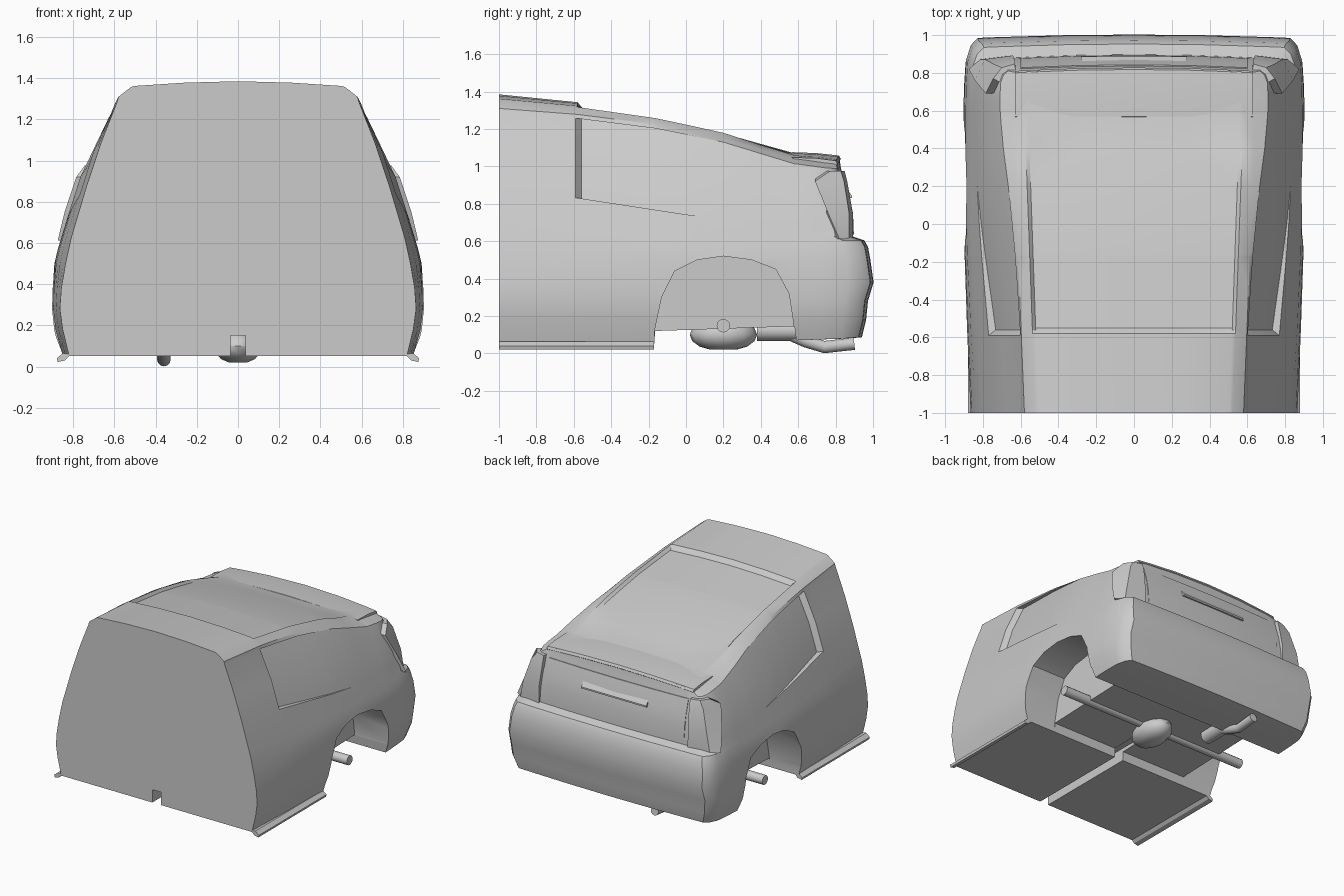
import bpy, bmesh, math
from mathutils import Vector

if "Cube" in bpy.data.objects:
    bpy.data.objects.remove(bpy.data.objects["Cube"])

grey = bpy.data.materials.new("body_grey")
grey.diffuse_color = (0.6, 0.6, 0.6, 1)
grey.use_nodes = True
grey.node_tree.nodes["Principled BSDF"].inputs["Base Color"].default_value = grey.diffuse_color


def interp(table, t):
    if t <= table[0][0]:
        return table[0][1]
    for (a, va), (b, vb) in zip(table, table[1:]):
        if t <= b:
            return va + (vb - va) * (t - a) / (b - a)
    return table[-1][1]


def make(name, bm, angle=30):
    bmesh.ops.recalc_face_normals(bm, faces=bm.faces)
    me = bpy.data.meshes.new(name)
    bm.to_mesh(me)
    bm.free()
    me.materials.append(grey)
    ob = bpy.data.objects.new(name, me)
    bpy.context.collection.objects.link(ob)
    if angle:
        smooth(ob, angle)
    return ob


def smooth(ob, angle=30):
    bpy.ops.object.select_all(action='DESELECT')
    ob.select_set(True)
    bpy.context.view_layer.objects.active = ob
    bpy.ops.object.shade_smooth_by_angle(angle=math.radians(angle))


def sheet(bm, grid, mirrored=False):
    for sign in ((1, -1) if mirrored else (1,)):
        vs = [[bm.verts.new((p[0] * sign, p[1], p[2])) for p in row] for row in grid]
        for r0, r1 in zip(vs, vs[1:]):
            for i in range(len(r0) - 1):
                bm.faces.new((r0[i], r0[i + 1], r1[i + 1], r1[i]))


def loft(name, rings, angle=30, flip=False):
    """Closed rings joined in order, capped at both ends."""
    bm = bmesh.new()
    s = -1 if flip else 1
    vs = [[bm.verts.new((p[0] * s, p[1], p[2])) for p in r] for r in rings]
    n = len(vs[0])
    for a, b in zip(vs, vs[1:]):
        for i in range(n):
            bm.faces.new((a[i], a[(i + 1) % n], b[(i + 1) % n], b[i]))
    bm.faces.new(vs[0])
    bm.faces.new(vs[-1])
    return make(name, bm, angle)


# ---- body shape curves
FRONT_X = [(.05, .82), (.1, .84), (.28, .865), (.42, .855), (.67, .8), (1.02, .69), (1.31, .58)]
MID_X = [(.07, .855), (.16, .89), (.3, .905), (.52, .89), (.75, .82), (1.06, .72), (1.31, .58)]
BLEND = [(-1, 0), (-.55, .5), (-.1, .9), (.2, 1)]
ROOF_Z = [(-1, 1.385), (-.58, 1.343), (-.15, 1.278), (.2, 1.198), (.58, 1.07), (.8, 1.045)]
CROWN = [(-1, 1), (.2, .62), (.6, .45)]
SHOULDER_X = [(-1, .58), (.85, .655)]
SILL_Z = [(-1, .05), (-.17, .05), (-.165, .12), (.58, .145), (.59, .07), (.8, .08), (.95, .1)]
WIN_LOW = [(-1, .88), (-.57, .83), (.15, .72), (.6, .69)]
WIN_IN = [(-.59, 0), (-.56, .04), (.2, 0)]
GLASS_IN = [(-.58, 0), (-.55, .03), (.2, .022), (.58, 0)]
REAR_Y = [(.08, .92), (.13, .94), (.28, .955), (.38, .985), (.5, .968), (.57, .955),
          (.605, .935), (.625, .875), (.75, .87), (.9, .84), (1.02, .8)]
BOW = .018
COLS = [(1, 0), (.9, .045), (.87, .052), (.45, .068), (0, .075)]  # roof: width fraction, rise
Y_LIST = [-1, -.8, -.59, -.58, -.56, -.55, -.35, -.17, -.165, 0, .2, .4, .58, .59]
STATIONS = [(y, 0) for y in Y_LIST] + [(.6 + .25 * s, s) for s in (.0, .35, .7, .9, 1)]


def side_x(y, z):
    t = interp(BLEND, y)
    return interp(FRONT_X, z) * (1 - t) + interp(MID_X, z) * t


def shoulder_z(y):
    return interp(ROOF_Z, y) - .075 * interp(CROWN, y)


def side_row(y, s):
    """Half outline from roof shoulder to sill at one station."""
    zs, low, cut = shoulder_z(y), interp(WIN_LOW, y), interp(WIN_IN, y)
    top, bot = zs - .022, interp(SILL_Z, y)
    rows = [(zs, 0), (top, 0), (top, cut), (top * .5 + low * .5, cut), (low, cut), (low, 0)]
    rows += [(z, 0) for z in (.625, .605, .57, .5, .38, .28, .18, bot)]
    out = []
    for i, (z, c) in enumerate(rows):
        x, sx = side_x(y, z), interp(SHOULDER_X, y)
        if i == 0:
            x = sx
        elif i < 3:
            x = sx * .3 + x * .7
        end = .96 if i == 0 else .93 if i < 3 else .87 if z > .61 else .92
        x *= interp([(0, 1), (.35, .997), (.7, .988), (.9, .5 + end * .5), (1, end)], s)
        yy = y if s == 0 else .6 + s * (interp(REAR_Y, z) - .6)
        out.append((x - c, yy, z))
    return out


rows = [side_row(y, s) for y, s in STATIONS]
end = rows[-1]
back = []  # rear wall continues from the corner to the centre line
for f, rise in COLS:
    back.append([(p[0] * f, p[1] + BOW * (1 - f * f),
                  p[2] + (rise * interp(CROWN, .85) if i == 0 else 0)) for i, p in enumerate(end)])
roof, floor = [], []
for (y, s), r in zip(STATIONS, rows):
    k, g = interp(CROWN, y), interp(GLASS_IN, y)
    roof.append([(r[0][0] * f, r[0][1] + s * BOW * (1 - f * f),
                  r[0][2] + rise * k - (g if f < .89 else 0)) for f, rise in COLS])
    floor.append([(r[-1][0] * f, r[-1][1] + s * BOW * (1 - f * f), r[-1][2]) for f, _ in COLS])

bm = bmesh.new()
for g in (rows, back, roof, floor):
    sheet(bm, g, True)
bmesh.ops.remove_doubles(bm, verts=bm.verts, dist=.0004)
bmesh.ops.dissolve_degenerate(bm, edges=bm.edges, dist=.0003)
bmesh.ops.holes_fill(bm, edges=[e for e in bm.edges if e.is_boundary], sides=0)
body = make("body_shell", bm, 0)

# ---- wheel wells and shaft tunnel cut from the shell
ARCH = [(-.17, -.1), (-.168, .12), (-.13, .3), (-.06, .44), (.06, .5), (.2, .52),
        (.35, .5), (.48, .45), (.55, .32), (.575, .16), (.58, -.1)]
cutters = [loft("wheel_well_cutter", [[(x, y, z) for y, z in ARCH] for x in (.6, 1.1)], 0, f)
           for f in (False, True)]
cutters.append(loft("tunnel_cutter", [[(-.037, y, -.1), (.037, y, -.1), (.037, y, .15), (-.037, y, .15)]
                                      for y in (-1.1, .1)], 0))
bpy.context.view_layer.objects.active = body
for c in cutters:
    m = body.modifiers.new("cut", 'BOOLEAN')
    m.operation, m.solver, m.object = 'DIFFERENCE', 'EXACT', c
    bpy.ops.object.modifier_apply(modifier=m.name)
    bpy.data.objects.remove(c)
smooth(body, 28)

# ---- mirrored sills and tail lights
SILL = [(.81, .06), (.84, .03), (.875, .022), (.88, .04), (.85, .065)]
LIGHT = [(.612, .64, .893, .815, .872, .875, .82), (.75, .64, .892, .79, .872, .842, .76),
         (.92, .63, .862, .74, .845, .785, .69), (.975, .63, .848, .7, .828, .745, .77)]
for flip, tag in ((False, "right"), (True, "left")):
    loft("sill_" + tag, [[(x, y, z) for x, z in SILL] for y in (-1, -.17)], 30, flip)
    loft("tail_light_" + tag, [[(xi, yi, z), (xc, yc, z), (xs, ys, z), (.62, .7, z)]
                               for z, xi, yi, xc, yc, xs, ys in LIGHT], 40, flip)

# ---- tailgate panel and lip spoiler
XS = [-.6, -.54, -.3, 0, .3, .54, .6]
loft("tailgate", [[(x, interp(REAR_Y, z) + .005 + BOW * (1 - x * x / .4), z) for x in XS] +
                  [(.6, .75, z), (-.6, .75, z)] for z in (.635, .75, .86, .96)], 30)


def lip_ring(x):
    b, d = BOW * (1 - x * x / .4), .028 * (1 - x * x / .4)
    return [(x, .55, 1.03 + d), (x, .57, 1.048 + d), (x, .7, 1.043 + d),
            (x, .8 + b, 1.03 + d), (x, .81 + b, 1.012 + d), (x, .78 + b, .985 + d)]


loft("spoiler", [lip_ring(x) for x in [-.63, -.54, -.3, 0, .3, .54, .63]], 30)
# plate garnish bar
loft("plate_garnish", [[(x, .84, .83), (x, .888, .83), (x, .888, .842), (x, .86, .88)]
                       for x in (-.28, .28)], 30)


# ---- underbody tubes, each swept along a path in straight steps
def tube(name, pts, radius, sides=12):
    rings = []
    for i, p in enumerate(pts):
        d = Vector(pts[min(i + 1, len(pts) - 1)]) - Vector(pts[max(i - 1, 0)])
        q = d.to_track_quat('Z', 'X')
        rings.append([Vector(p) + q @ Vector((radius * math.cos(a), radius * math.sin(a), 0))
                      for a in (2 * math.pi * k / sides for k in range(sides))])
    return loft(name, rings, 40)


tube("axle", [(-.82, .2, .148), (.82, .2, .148)], .036)
tube("muffler", [(-.36, .38, .122), (-.36, .64, .122)], .055)
tube("exhaust_pipe", [(-.36, .56, .1), (-.36, .64, .065), (-.36, .74, .034), (-.36, .9, .052)], .033)

# differential housing
bm = bmesh.new()
bmesh.ops.create_uvsphere(bm, u_segments=14, v_segments=8, radius=1)
for v in bm.verts:
    v.co = Vector((v.co.x * .12, .2 + v.co.y * .18, max(.1 + v.co.z * .09, .02)))
make("differential", bm, 40)
